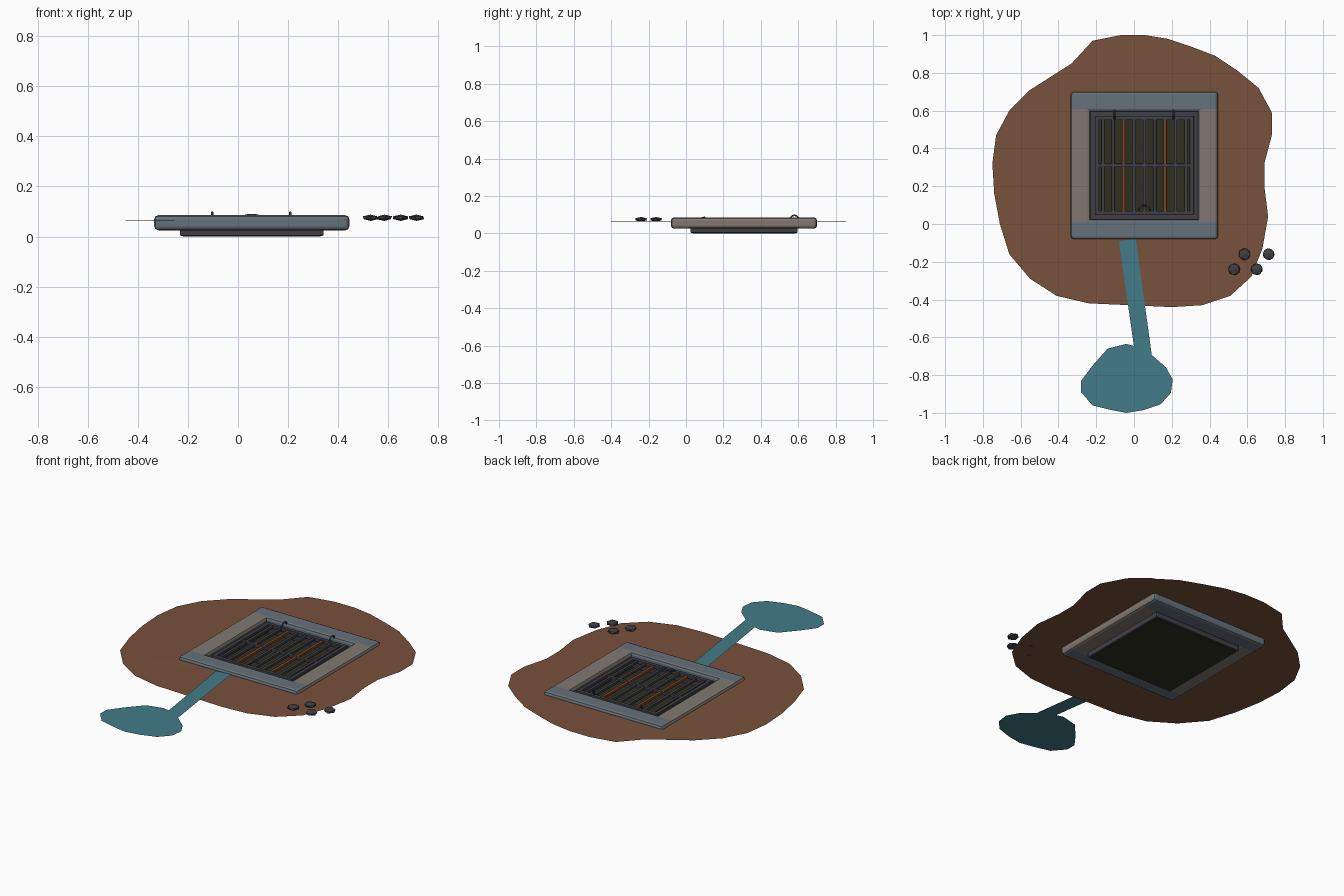
import bpy, bmesh, math, random
from mathutils import Vector, Matrix

random.seed(4)
if "Cube" in bpy.data.objects:
    bpy.data.objects.remove(bpy.data.objects["Cube"])

CX, CY = 0.055, 0.31      # centre of the drain
GROUND = 0.066            # level of the soil sheet


def material(name, r, g, b):
    m = bpy.data.materials.new(name)
    m.use_nodes = True
    m.diffuse_color = (r, g, b, 1)
    m.node_tree.nodes["Principled BSDF"].inputs["Base Color"].default_value = (r, g, b, 1)
    return m


SOIL = material("brown soil", 0.19, 0.083, 0.045)
BLUE = material("blue grey stone", 0.13, 0.165, 0.195)
TAUPE = material("taupe stone", 0.22, 0.19, 0.165)
IRON = material("dark iron", 0.05, 0.05, 0.06)
RUST = material("rusty iron", 0.2, 0.06, 0.018)
MURK = material("murky floor", 0.028, 0.028, 0.014)
WATER = material("teal water", 0.055, 0.2, 0.25)


def finish(name, bm, mat):
    mesh = bpy.data.meshes.new(name)
    bm.to_mesh(mesh)
    bm.free()
    mesh.materials.append(mat)
    obj = bpy.data.objects.new(name, mesh)
    bpy.context.collection.objects.link(obj)
    return obj


def box(name, x, y, z0, z1, sx, sy, mat, bevel=0.0):
    """Box centred on x, y relative to the drain, from z0 to z1."""
    bm = bmesh.new()
    bmesh.ops.create_cube(bm, size=1)
    for v in bm.verts:
        v.co = (CX + x + v.co.x * sx, CY + y + v.co.y * sy, (z0 + z1) / 2 + v.co.z * (z1 - z0))
    obj = finish(name, bm, mat)
    if bevel:
        mod = obj.modifiers.new("Bevel", "BEVEL")
        mod.width, mod.segments = bevel, 2
    return obj


def square_frame(name, half, width, z0, z1, side_mat, end_mat, bevel=0.0, lip=0.0):
    """Four beams round a square; the front and back ones lie a lip proud."""
    mid = half - width / 2
    for sign, side, end in ((-1, "right", "front"), (1, "left", "back")):
        box(f"{name}_{side}", sign * mid, 0, z0, z1, width, half * 2 - lip, side_mat, bevel)
        box(f"{name}_{end}", 0, sign * mid, z0 - lip, z1 + lip, half * 2 - lip, width, end_mat, bevel)


def sheet(name, points, z, mat):
    bm = bmesh.new()
    bm.faces.new([bm.verts.new((x / 100, y / 100, z)) for x, y in points])
    bmesh.ops.recalc_face_normals(bm, faces=bm.faces)
    if bm.faces[:][0].normal.z < 0:
        bmesh.ops.reverse_faces(bm, faces=bm.faces)
    return finish(name, bm, mat)


def arch(name, x, y, z, radius, tilt, turn, thick):
    """Half ring of round iron bar."""
    curve = bpy.data.curves.new(name, "CURVE")
    curve.dimensions = "3D"
    curve.bevel_depth, curve.bevel_resolution = thick, 1
    curve.use_fill_caps = True
    spline = curve.splines.new("POLY")
    steps = 10
    spline.points.add(steps)
    rot = Matrix.Rotation(turn, 3, "Z") @ Matrix.Rotation(tilt, 3, "X")
    for i, p in enumerate(spline.points):
        a = math.pi * i / steps
        co = rot @ Vector((radius * math.cos(a), 0, radius * math.sin(a)))
        p.co = (CX + x + co.x, CY + y + co.y, z + co.z, 1)
    curve.materials.append(IRON)
    obj = bpy.data.objects.new(name, curve)
    bpy.context.collection.objects.link(obj)


# Soil patch, open in the middle where the drain sits
soil = [(-7, 100), (-22, 97), (-33, 85), (-55, 71), (-66, 60), (-73, 47), (-75, 32), (-74, 16),
        (-71, 0), (-66, -16), (-55, -29), (-41, -38), (-24, -42), (-2, -43), (20, -44), (36, -43),
        (51, -38), (62, -28), (68, -13), (71, 4), (69, 20), (69, 32), (73, 47), (73, 59),
        (66, 72), (55, 81), (43, 89), (30, 94), (18, 98), (6, 100)]
bm = bmesh.new()
outer, inner = [], []
for px, py in soil:
    x, y = px / 100, py / 100
    edge = GROUND - 0.004 * max(0, -x)
    outer.append(bm.verts.new((x, y, edge)))
    dx, dy = x - CX, y - CY
    k = 0.35 / max(abs(dx), abs(dy))
    inner.append(bm.verts.new((CX + dx * k, CY + dy * k, GROUND)))
for i in range(len(soil)):
    j = (i + 1) % len(soil)
    bm.faces.new((outer[i], outer[j], inner[j], inner[i]))
finish("soil_patch", bm, SOIL)
sheet("soil_fold", [(55, 81), (53, 77), (66, 72)], GROUND + 0.003, SOIL)

# Water trickle and puddle
sheet("water_trickle", [(-8, -9), (1, -8), (10.5, -77.5), (2, -79)], GROUND + 0.004, WATER)
sheet("water_puddle", [(-4, -63.5), (-14, -66), (-22, -75), (-28, -83), (-28, -89), (-22, -96),
                       (-12, -98.5), (-4, -100), (5, -98.5), (14, -95.5), (19.5, -89.5), (20.5, -82.5),
                       (17, -76), (9, -69), (2, -65)], GROUND + 0.002, WATER)

# Stone surround
square_frame("surround", 0.39, 0.105, 0.026, 0.084, TAUPE, BLUE, 0.015, 0.001)

# Trough under the grate, with a murky floor
square_frame("trough_wall", 0.287, 0.03, 0.003, 0.06, IRON, IRON, 0.004)
box("trough_floor", 0, 0, 0, 0.012, 0.55, 0.55, MURK)

# Grate: rim, long bars and a cross bar
square_frame("grate_rim", 0.262, 0.022, 0.052, 0.074, IRON, IRON, 0.003)
for k in range(-4, 5):
    rusty = abs(k) == 2
    box(f"grate_bar_{k + 5}", k * 0.055, 0, 0.054, 0.07, 0.017, 0.5, RUST if rusty else IRON, 0.003)
box("grate_cross_bar", 0, 0, 0.055, 0.072, 0.5, 0.018, IRON, 0.003)

# Hinge loops at the back and a lift handle at the front
for side, x in (("right", -0.158), ("left", 0.154)):
    arch(f"hinge_loop_{side}", x, 0.27, 0.074, 0.022, 0, math.pi / 2, 0.005)
arch("lift_handle", 0, -0.24, 0.078, 0.03, -math.radians(75), 0, 0.005)

# Loose pebbles
for i, (x, y) in enumerate([(0.53, -0.24), (0.65, -0.24), (0.585, -0.16), (0.713, -0.16)]):
    bm = bmesh.new()
    bmesh.ops.create_icosphere(bm, subdivisions=1, radius=0.035)
    spin = Matrix.Rotation(random.uniform(0, math.pi), 3, "Z")
    for v in bm.verts:
        co = spin @ v.co
        v.co = (x + co.x, y + co.y, GROUND + 0.009 + co.z * 0.36)
    finish(f"pebble_{i + 1}", bm, IRON)
